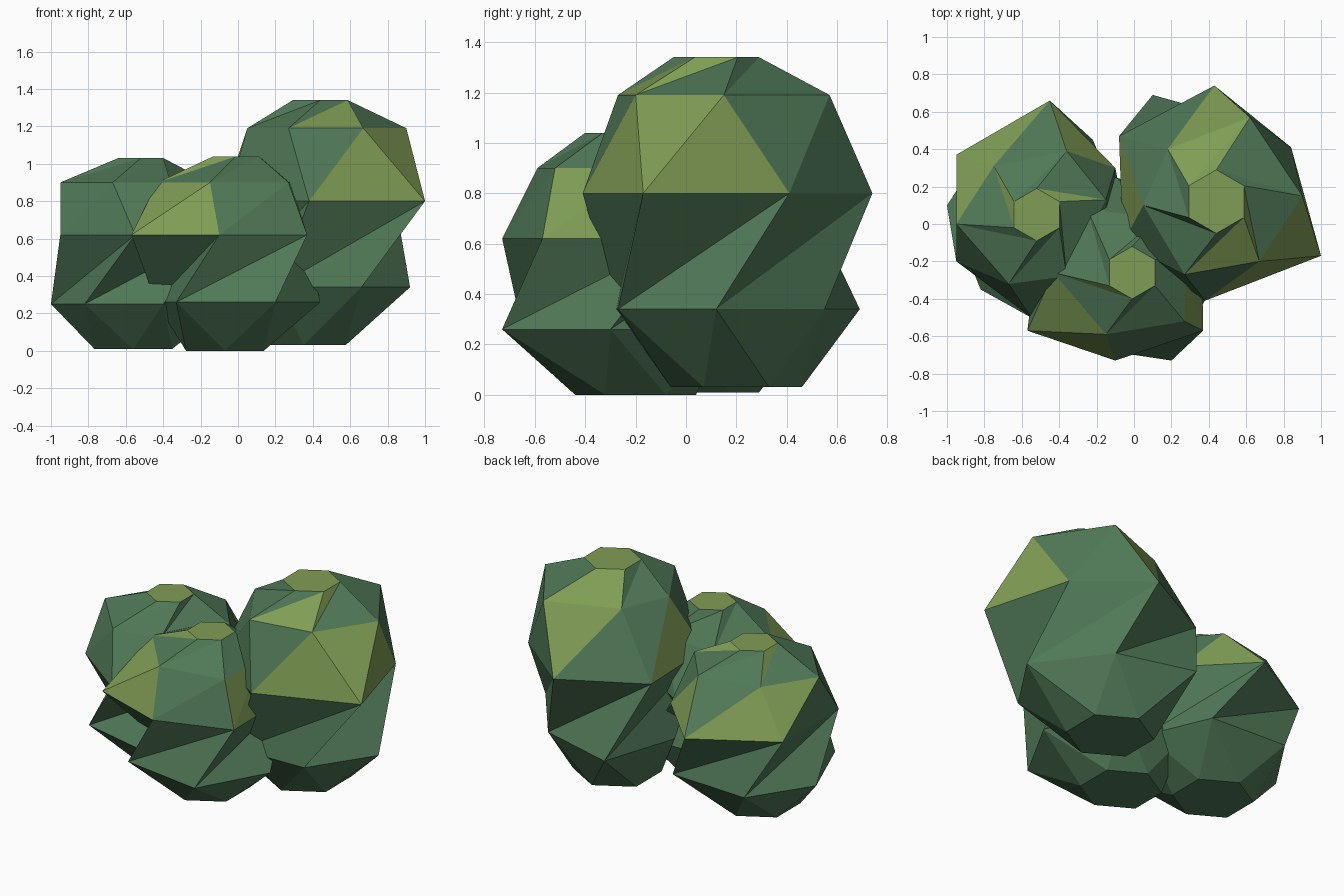
import bpy
import bmesh
from math import cos, sin, radians

cube = bpy.data.objects.get("Cube")
if cube:
    bpy.data.objects.remove(cube, do_unlink=True)


def make_material(name, color):
    material = bpy.data.materials.new(name)
    material.use_nodes = True
    material.diffuse_color = color
    material.node_tree.nodes["Principled BSDF"].inputs["Base Color"].default_value = color
    material.roughness = 1
    return material


leaf_green = make_material("leaf green", (0.08, 0.188, 0.095, 1))
olive_green = make_material("olive green", (0.216, 0.338, 0.091, 1))
GREEN, OLIVE = range(2)
SIDES = 6


def hexagon(center, radius, phase):
    """Regular cross-section used for the flat base and crown."""
    angles = [radians(phase + 360 / SIDES * i) for i in range(SIDES)]
    return [(center[0] + radius * cos(a), center[1] + radius * sin(a)) for a in angles]


def add_ring(bm, points, height):
    return [bm.verts.new((x, y, height)) for x, y in points]


def add_band(bm, lower, upper, rising, olive=()):
    """Join two rings with triangles; rising sets which way each quad is split."""
    index = 0
    for i in range(SIDES):
        j = (i + 1) % SIDES
        if rising:
            pair = ((lower[i], lower[j], upper[j]), (lower[i], upper[j], upper[i]))
        else:
            pair = ((lower[i], lower[j], upper[j]), (lower[i], upper[j], upper[i]))
            pair = (pair[0], pair[1])
        for triangle in pair:
            face = bm.faces.new(triangle)
            face.material_index = OLIVE if index in olive else GREEN
            index += 1


def add_base_band(bm, base, low):
    """The base corners sit half a step ahead of the low ring."""
    for i in range(SIDES):
        j = (i + 1) % SIDES
        bm.faces.new((base[i], low[j], low[i]))
        bm.faces.new((base[i], base[j], low[j]))


def make_clump(name, phase, base, low, middle, shoulder, crown, heights, olive_sides, olive_top):
    bm = bmesh.new()
    sections = [hexagon(*base, phase), low, middle, shoulder, hexagon(*crown, phase)]
    rings = [add_ring(bm, s, z) for s, z in zip(sections, heights)]
    add_base_band(bm, rings[0], rings[1])
    add_band(bm, rings[1], rings[2], True)
    add_band(bm, rings[2], rings[3], True, olive_sides)
    add_band(bm, rings[3], rings[4], True, olive_top)
    bm.faces.new(rings[0])
    bm.faces.new(rings[-1]).material_index = OLIVE
    bmesh.ops.recalc_face_normals(bm, faces=bm.faces)

    mesh = bpy.data.meshes.new(name)
    bm.to_mesh(mesh)
    bm.free()
    mesh.materials.append(leaf_green)
    mesh.materials.append(olive_green)
    clump = bpy.data.objects.new(name, mesh)
    bpy.context.collection.objects.link(clump)
    return clump


# Tall clump
make_clump(
    "tall_leaf_clump", -30,
    base=((0.35, 0.2), 0.26),
    low=[(0.66, -0.27), (0.92, 0.12), (0.6, 0.55), (0.1, 0.69), (-0.06, 0.2), (0.2, -0.28)],
    middle=[(1, -0.17), (0.84, 0.41), (0.43, 0.74), (-0.08, 0.47), (-0.06, -0.1), (0.38, -0.41)],
    shoulder=[(0.67, -0.2), (0.9, 0.15), (0.62, 0.57), (0.18, 0.4), (0.05, 0.1), (0.27, -0.27)],
    crown=((0.44, 0.12), 0.17),
    heights=(0.03, 0.34, 0.8, 1.19, 1.34),
    olive_sides=(0, 1, 5, 6, 10), olive_top=(1, 4, 5, 10))

# Side clump
make_clump(
    "side_leaf_clump", 90,
    base=((-0.56, 0.05), 0.24),
    low=[(-0.22, 0.45), (-0.75, 0.48), (-1, 0.1), (-0.82, -0.35), (-0.4, -0.45), (-0.05, 0.05)],
    middle=[(-0.45, 0.66), (-0.95, 0.37), (-0.95, -0.2), (-0.55, -0.5), (-0.12, -0.2), (-0.1, 0.3)],
    shoulder=[(-0.36, 0.39), (-0.75, 0.31), (-0.95, 0), (-0.67, -0.32), (-0.36, -0.28), (-0.15, 0.13)],
    crown=((-0.52, 0.05), 0.14),
    heights=(0.01, 0.25, 0.62, 0.9, 1.03),
    olive_sides=(0, 3, 10), olive_top=(3, 11))

# Front clump
make_clump(
    "front_leaf_clump", 210,
    base=((-0.07, -0.2), 0.24),
    low=[(-0.44, -0.25), (-0.33, -0.65), (0.2, -0.73), (0.44, -0.3), (0.2, 0.15), (-0.25, 0.15)],
    middle=[(-0.57, -0.57), (-0.1, -0.73), (0.37, -0.57), (0.36, -0.02), (-0.1, 0.25), (-0.5, 0)],
    shoulder=[(-0.43, -0.26), (-0.15, -0.59), (0.27, -0.52), (0.28, -0.18), (0.13, 0.03), (-0.25, 0.08)],
    crown=((-0.01, -0.26), 0.14),
    heights=(0, 0.26, 0.62, 0.9, 1.04),
    olive_sides=(0, 1, 4, 5), olive_top=(1,))
